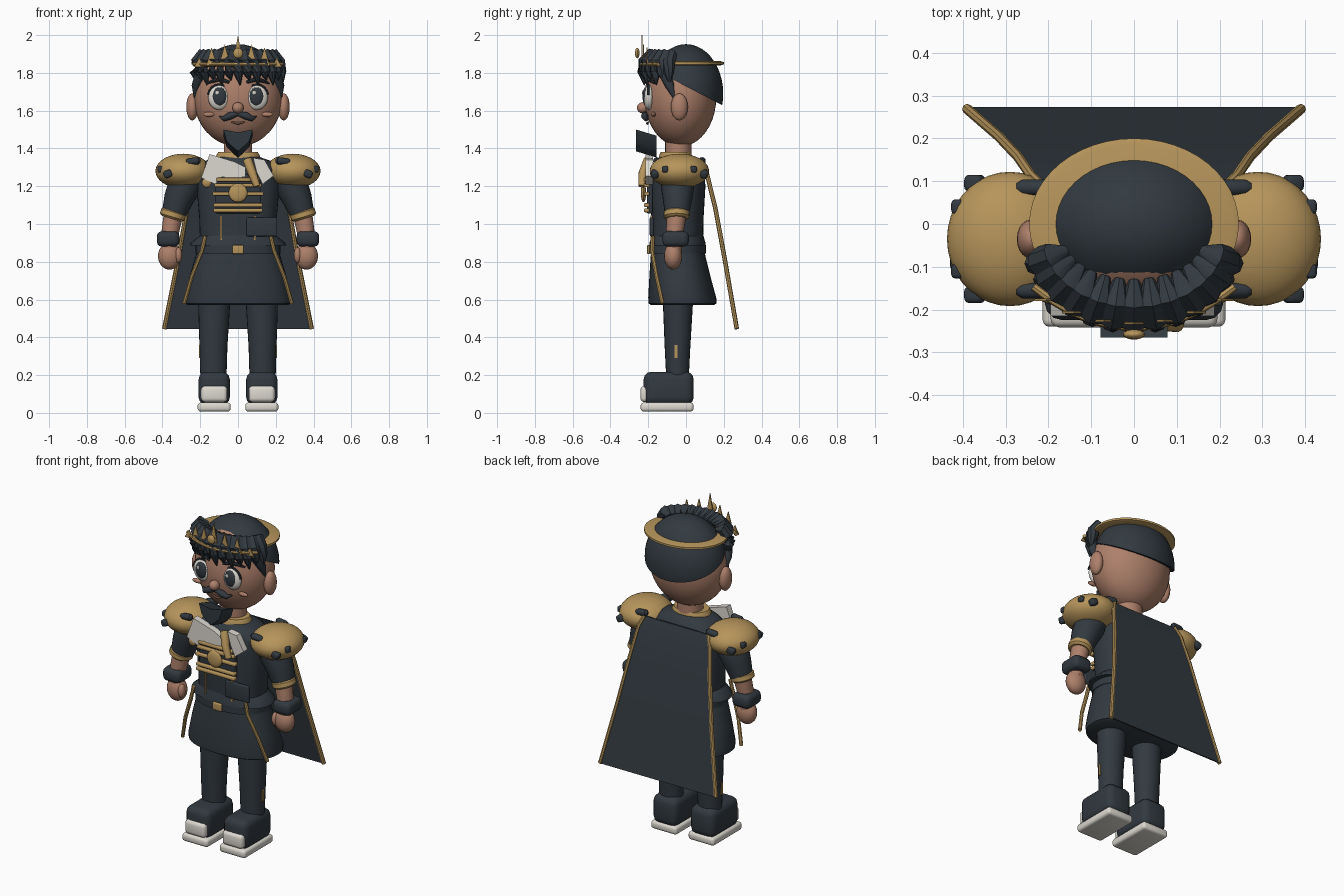
import bpy, bmesh, math
from mathutils import Vector, Matrix


def mat(name, rgb):
    m = bpy.data.materials.new(name)
    m.diffuse_color = (*rgb, 1)
    return m


DARK = mat("charcoal cloth", (0.031, 0.041, 0.051))
GOLD = mat("gold trim", (0.47, 0.30, 0.105))
SKIN = mat("skin", (0.42, 0.215, 0.145))
WHITE = mat("off white", (0.72, 0.69, 0.63))


def finish(name, bm, material):
    bmesh.ops.recalc_face_normals(bm, faces=bm.faces[:])
    me = bpy.data.meshes.new(name)
    bm.to_mesh(me)
    bm.free()
    me.materials.append(material)
    ob = bpy.data.objects.new(name, me)
    bpy.context.collection.objects.link(ob)
    return ob


def skin_rings(name, rings, m):
    """Closed solid through a list of matching vertex rings."""
    bm = bmesh.new()
    vs = [[bm.verts.new(p) for p in r] for r in rings]
    n = len(vs[0])
    for a, b in zip(vs, vs[1:]):
        for i in range(n):
            bm.faces.new((a[i], a[(i + 1) % n], b[(i + 1) % n], b[i]))
    bm.faces.new(vs[0])
    bm.faces.new(vs[-1])
    return finish(name, bm, m)


def loft(name, rows, m, n=32, p=2.0):
    """Rows of (z, centre x, centre y, radius x, radius y)."""
    def pt(t, z, cx, cy, rx, ry):
        c, s = math.cos(t), math.sin(t)
        return (cx + rx * math.copysign(abs(c) ** (2 / p), c),
                cy + ry * math.copysign(abs(s) ** (2 / p), s), z)
    return skin_rings(name, [[pt(2 * math.pi * i / n, *r) for i in range(n)] for r in rows], m)


def tube(name, pts, radii, m, n=12):
    pts = [Vector(p) for p in pts]
    rings = []
    for i, p in enumerate(pts):
        d = pts[min(i + 1, len(pts) - 1)] - pts[max(i - 1, 0)]
        q = d.to_track_quat('Z', 'Y')
        rings.append([p + q @ Vector((radii[i] * math.cos(2 * math.pi * k / n),
                                      radii[i] * math.sin(2 * math.pi * k / n), 0)) for k in range(n)])
    return skin_rings(name, rings, m)


def ball(name, c, r, m, cut=None, seg=28):
    bm = bmesh.new()
    bmesh.ops.create_uvsphere(bm, u_segments=seg, v_segments=seg // 2, radius=1,
                              matrix=Matrix.Translation(c) @ Matrix.Diagonal((*r, 1)))
    if cut:
        g = bm.verts[:] + bm.edges[:] + bm.faces[:]
        bmesh.ops.bisect_plane(bm, geom=g, plane_co=cut[0], plane_no=cut[1], clear_inner=True)
        bmesh.ops.holes_fill(bm, edges=[e for e in bm.edges if e.is_boundary])
    return finish(name, bm, m)


def box(name, c, size, m, bevel=0.0, rot=0.0):
    bm = bmesh.new()
    bmesh.ops.create_cube(bm, size=1, matrix=Matrix.Translation(c) @ Matrix.Rotation(rot, 4, 'Y')
                          @ Matrix.Diagonal((*size, 1)))
    if bevel:
        bmesh.ops.bevel(bm, geom=bm.edges[:], offset=bevel, segments=3, profile=0.5, affect='EDGES')
    return finish(name, bm, m)


def plate(name, xz, y0, y1, m, slope=0.0):
    return skin_rings(name, [[(x, y0, z) for x, z in xz],
                             [(x, y1, z - slope * (y1 - y0)) for x, z in xz]], m)


# Head, neck and collar
ball("head", (0, -0.03, 1.67), (0.235, 0.19, 0.26), SKIN, seg=40)
loft("neck", [(1.34, 0, -0.04, 0.075, 0.07), (1.46, 0, -0.04, 0.075, 0.07)], SKIN)
loft("collar", [(1.33, 0, -0.055, 0.12, 0.09), (1.36, 0, -0.055, 0.117, 0.088),
                (1.38, 0, -0.055, 0.105, 0.08)], GOLD)
ball("nose", (0, -0.228, 1.615), (0.03, 0.032, 0.03), SKIN, seg=16)
tube("mouth", [(-0.035, -0.2, 1.54), (0, -0.205, 1.532), (0.035, -0.2, 1.54)], [0.004, 0.007, 0.004], SKIN, 8)
plate("beard", [(-0.078, 1.5), (0, 1.485), (0.078, 1.5), (0.06, 1.44), (0.03, 1.41), (0, 1.385),
                (-0.03, 1.41), (-0.06, 1.44)], -0.265, -0.155, DARK, 0.3)

for s in (-1, 1):
    ball("ear", (s * 0.242, -0.035, 1.62), (0.032, 0.045, 0.072), SKIN, seg=20)
    ball("eye", (s * 0.1, -0.196, 1.67), (0.058, 0.028, 0.066), WHITE)
    ball("iris", (s * 0.098, -0.213, 1.675), (0.038, 0.017, 0.049), DARK, seg=20)
    ball("eye_glint", (s * 0.098 - 0.012, -0.228, 1.695), (0.01, 0.005, 0.012), WHITE, seg=10)
    ball("cheek", (s * 0.155, -0.172, 1.58), (0.032, 0.012, 0.013), SKIN, seg=14)
    arc = [math.radians(a) for a in range(10, 171, 20)]
    tube("eyelash", [(s * 0.1 + 0.06 * math.cos(a), -0.2, 1.672 + 0.066 * math.sin(a)) for a in arc],
         [0.006] * len(arc), DARK, 8)
    tube("eyebrow", [(s * 0.045, -0.208, 1.75), (s * 0.1, -0.2, 1.768), (s * 0.165, -0.165, 1.745)],
         [0.008, 0.013, 0.005], DARK, 8)
    tube("moustache", [(0, -0.218, 1.585), (s * 0.045, -0.218, 1.572), (s * 0.075, -0.212, 1.558),
                       (s * 0.1, -0.2, 1.57)], [0.012, 0.02, 0.015, 0.003], DARK)
    tube("sideburn", [(s * 0.2, -0.11, 1.79), (s * 0.222, -0.085, 1.73), (s * 0.228, -0.065, 1.67)],
         [0.03, 0.024, 0.006], DARK)

# Hair cap, headband and fringe locks
ball("hair_cap", (0, 0, 1.69), (0.242, 0.197, 0.262), DARK, ((0, 0.19, 1.63), (0, 0.46, 0.89)), 44)
loft("headband", [(1.84, 0, 0, 0.23, 0.185), (1.845, 0, 0, 0.245, 0.2), (1.857, 0, 0, 0.245, 0.2),
                  (1.862, 0, 0, 0.23, 0.185)], GOLD, 48)
for i in range(13):
    a = math.radians(-72 + 12 * i)
    sx, cy = math.sin(a), -math.cos(a)
    drop = 0.025 if i % 2 else 0
    tube("fringe_lock", [(0.165 * sx, -0.03 + 0.1 * cy, 1.885), (0.2 * sx, -0.03 + 0.155 * cy, 1.895),
                         (0.228 * sx, -0.03 + 0.19 * cy, 1.855), (0.24 * sx, -0.03 + 0.2 * cy, 1.805),
                         (0.235 * sx + 0.012, -0.03 + 0.19 * cy, 1.735 + drop)],
         [0.012, 0.035, 0.036, 0.028, 0.003], DARK, 8)

# Tiara with flat spikes and a round jewel
for x, top, base in ((0, 2.0, 1.85), (0.07, 1.95, 1.85), (-0.07, 1.95, 1.85), (0.14, 1.935, 1.84),
                     (-0.14, 1.935, 1.84), (0.205, 1.88, 1.83), (-0.205, 1.88, 1.83)):
    y = -0.235 + 1.3 * x * x
    plate("tiara_spike", [(x - 0.028, base), (x + 0.028, base), (x, top)], y, y + 0.006, GOLD)
arc = [-0.235 + 0.0235 * i for i in range(21)]
tube("tiara_band", [(x, -0.24 + 1.7 * x * x, 1.845) for x in arc], [0.01] * 21, GOLD, 8)
ball("tiara_jewel", (0, -0.258, 1.905), (0.026, 0.012, 0.028), GOLD, seg=16)

# Tunic, skirt and belt
loft("tunic", [(0.87, 0, -0.045, 0.2, 0.135), (1.03, 0, -0.045, 0.205, 0.138), (1.2, 0, -0.045, 0.22, 0.148),
               (1.29, 0, -0.045, 0.215, 0.14), (1.335, 0, -0.045, 0.17, 0.11),
               (1.36, 0, -0.05, 0.1, 0.085)], DARK, 40, 2.4)
loft("skirt", [(0.57, 0, -0.018, 0.262, 0.165), (0.58, 0, -0.018, 0.282, 0.18), (0.61, 0, -0.02, 0.284, 0.18),
               (0.72, 0, -0.032, 0.257, 0.162), (0.83, 0, -0.042, 0.225, 0.145),
               (0.9, 0, -0.045, 0.2, 0.135)], DARK, 40, 2.3)
loft("peplum", [(0.885, 0, -0.045, 0.255, 0.15), (0.9, 0, -0.045, 0.25, 0.148),
                (0.94, 0, -0.045, 0.2, 0.137)], DARK, 40, 2.3)
loft("belt", [(0.843, 0, -0.045, 0.224, 0.15), (0.886, 0, -0.045, 0.224, 0.15)], DARK, 40, 2.3)
box("buckle", (0, -0.198, 0.865), (0.058, 0.016, 0.046), GOLD, 0.005)

# Chest frogging, medallion, cravat and sash
for z, w in ((1.235, 0.23), (1.205, 0.25), (1.16, 0.27), (1.1, 0.26), (1.072, 0.26)):
    box("chest_braid", (0, -0.208, z), (w, 0.03, 0.02), GOLD, 0.006)
box("chest_panel", (0, -0.192, 1.16), (0.24, 0.03, 0.21), DARK, 0.008)
ball("medallion", (0, -0.225, 1.165), (0.05, 0.014, 0.05), GOLD, seg=20)
box("pocket", (0.125, -0.182, 0.985), (0.16, 0.02, 0.1), DARK, 0.006)
plate("cravat_left", [(-0.15, 1.37), (-0.195, 1.245), (-0.12, 1.21), (-0.085, 1.25), (-0.03, 1.24),
                      (0.04, 1.25), (0.04, 1.3), (-0.02, 1.33)], -0.215, -0.175, WHITE)
plate("cravat_right", [(0.08, 1.35), (0.14, 1.34), (0.188, 1.255), (0.13, 1.21), (0.1, 1.27)],
      -0.215, -0.175, WHITE)
tube("sash_cord", [(0.05, -0.2, 1.34), (0.075, -0.228, 1.27), (0.1, -0.235, 1.2)], [0.025, 0.023, 0.018], GOLD)
ball("collar_pin", (-0.165, -0.2, 1.22), (0.026, 0.014, 0.028), GOLD, seg=14)

for s in (-1, 1):
    box("tunic_piping", (s * 0.09, -0.183, 0.98), (0.008, 0.01, 0.13), GOLD)
    tube("skirt_trim", [(s * 0.175, -0.175, 0.935), (s * 0.19, -0.18, 0.86), (s * 0.245, -0.155, 0.72),
                        (s * 0.285, -0.125, 0.58)], [0.011] * 4, GOLD, 8)
    # Epaulettes with dark studs
    ball("epaulette", (s * 0.29, -0.035, 1.28), (0.147, 0.157, 0.092), GOLD, seg=36)
    for sy in (-1, 1):
        y = -0.035
        tube("epaulette_strap", [(s * 0.2, y + sy * 0.117, 1.335), (s * 0.21, y + sy * 0.12, 1.335),
                                 (s * 0.26, y + sy * 0.12, 1.33), (s * 0.275, y + sy * 0.12, 1.33)],
             [0.01, 0.019, 0.019, 0.01], DARK)
        box("epaulette_stud", (s * 0.372, y + sy * 0.13, 1.265), (0.045, 0.04, 0.04), DARK, 0.012, s * 0.4)
        box("epaulette_side_stud", (s * 0.412, y + sy * 0.075, 1.29), (0.03, 0.035, 0.035), DARK, 0.01)
    # Arms
    tube("sleeve", [(s * 0.25, -0.045, 1.27), (s * 0.285, -0.045, 1.2), (s * 0.315, -0.045, 1.13),
                    (s * 0.345, -0.048, 1.04)], [0.08, 0.088, 0.078, 0.062], DARK, 24)
    tube("sleeve_cuff", [(s * 0.338, -0.05, 1.072), (s * 0.341, -0.05, 1.062), (s * 0.348, -0.05, 1.038),
                         (s * 0.351, -0.05, 1.028)], [0.058, 0.068, 0.068, 0.056], GOLD, 24)
    tube("forearm", [(s * 0.342, -0.05, 1.05), (s * 0.36, -0.06, 0.95), (s * 0.365, -0.065, 0.86)],
         [0.052, 0.046, 0.042], SKIN, 20)
    box("wristband", (s * 0.37, -0.055, 0.921), (0.12, 0.14, 0.082), DARK, 0.028)
    ball("hand", (s * 0.362, -0.068, 0.83), (0.062, 0.048, 0.072), SKIN, seg=20)
    ball("thumb", (s * 0.315, -0.09, 0.835), (0.02, 0.025, 0.042), SKIN, seg=14)
    # Legs and boots
    loft("leg", [(0.15, s * 0.13, -0.045, 0.068, 0.058), (0.35, s * 0.13, -0.045, 0.074, 0.068),
                 (0.65, s * 0.125, -0.042, 0.088, 0.083)], DARK, 24)
    box("leg_tab", (s * 0.203, -0.052, 0.325), (0.008, 0.016, 0.07), GOLD)
    x = s * 0.126
    box("boot", (x, -0.092, 0.13), (0.165, 0.265, 0.175), DARK, 0.04)
    box("sole", (x, -0.1, 0.031), (0.175, 0.28, 0.048), WHITE, 0.016)
    box("toe_cap", (x, -0.214, 0.1), (0.138, 0.055, 0.085), WHITE, 0.02)

# Cape sheet with gold edges: (half width, y, z) from top to bottom
edge = [(0.215, 0.085, 1.32), (0.24, 0.108, 1.26), (0.27, 0.152, 1.08), (0.315, 0.2, 0.82), (0.39, 0.265, 0.445)]
skin_rings("cape", [[(-w, y, z), (w, y, z), (w, y + 0.008, z), (-w, y + 0.008, z)] for w, y, z in edge], DARK)
for s in (-1, 1):
    tube("cape_trim", [(s * w, y + 0.004, z) for w, y, z in edge], [0.012] * 5, GOLD, 8)

# Smooth shading with sharp edges kept
bpy.ops.object.select_all(action='SELECT')
bpy.context.view_layer.objects.active = bpy.context.selected_objects[0]
bpy.ops.object.shade_smooth_by_angle(angle=math.radians(35))
